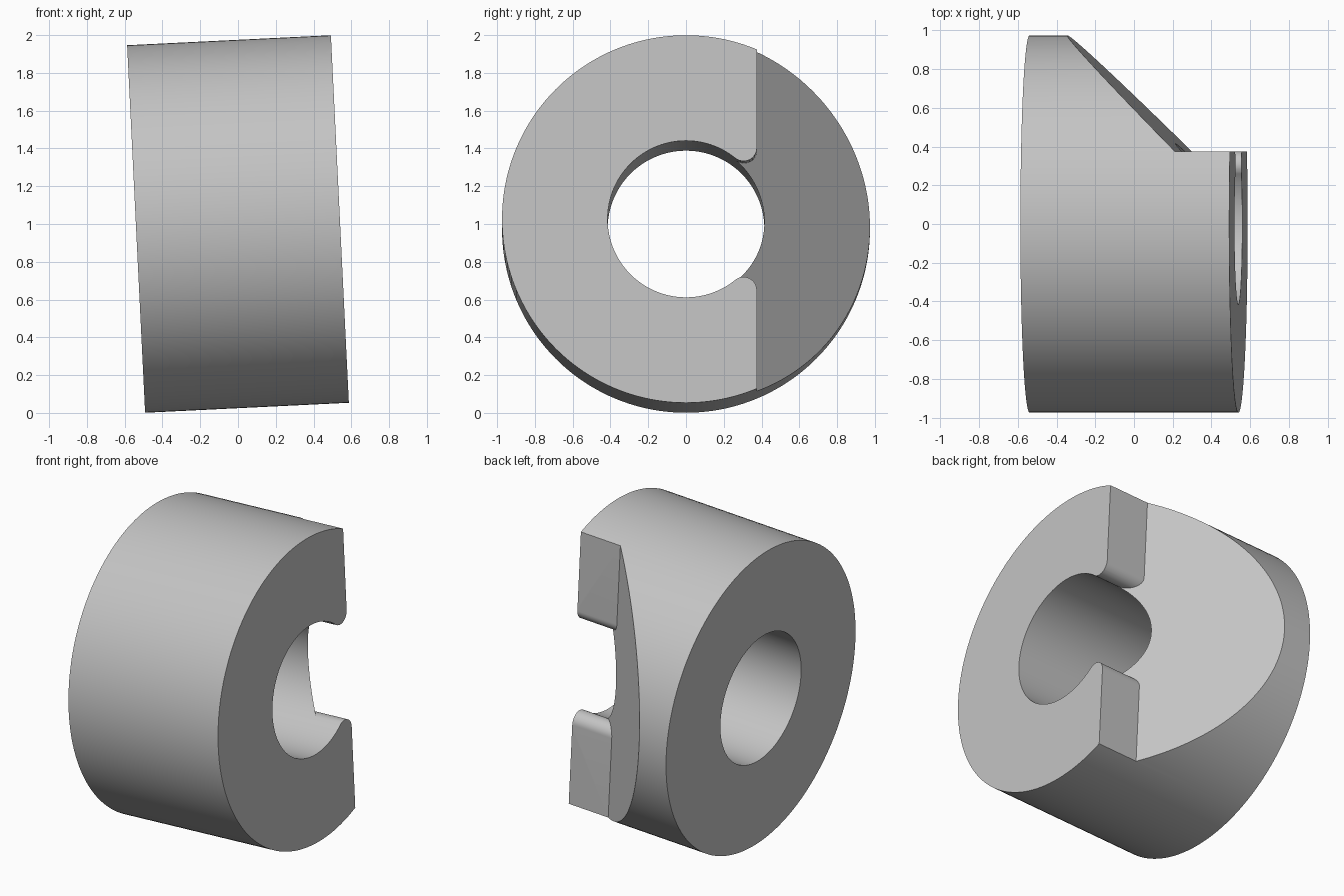
import bpy
import bmesh
from math import sin, cos, pi, radians, sqrt, atan2

default = bpy.data.objects.get("Cube")
if default:
    bpy.data.objects.remove(default, do_unlink=True)

OUTER, BORE, LENGTH = 0.974, 0.415, 1.08
WALL = 0.375        # y of the notch wall
FILLET = 0.07       # rounding where the wall meets the bore
SLANT = 0.63        # notch floor lies on x + y = SLANT
SEGMENTS = 160


def new_object(name, bm):
    bmesh.ops.recalc_face_normals(bm, faces=bm.faces)
    mesh = bpy.data.meshes.new(name)
    bm.to_mesh(mesh)
    bm.free()
    obj = bpy.data.objects.new(name, mesh)
    bpy.context.collection.objects.link(obj)
    return obj


def make_collar():
    """Thick tube along x."""
    bm = bmesh.new()
    section = [(-LENGTH / 2, BORE), (LENGTH / 2, BORE),
               (LENGTH / 2, OUTER), (-LENGTH / 2, OUTER)]
    rings = []
    for i in range(SEGMENTS):
        a = 2 * pi * i / SEGMENTS
        rings.append([bm.verts.new((x, r * cos(a), r * sin(a))) for x, r in section])
    for i, ring in enumerate(rings):
        following = rings[(i + 1) % SEGMENTS]
        for j in range(4):
            k = (j + 1) % 4
            bm.faces.new((ring[j], ring[k], following[k], following[j]))
    return new_object("notched_collar", bm)


def make_cutter():
    """Prism with rounded inner corners and a slanted floor."""
    cy = WALL - FILLET
    cz = sqrt((BORE + FILLET) ** 2 - cy ** 2)
    end = -pi + atan2(cz, cy)     # where the fillet touches the bore
    steps = 16
    half = [(1.2, 1.2), (WALL, 1.2)]
    for i in range(steps + 1):
        a = end * i / steps
        half.append((cy + FILLET * cos(a), cz + FILLET * sin(a)))
    half.append((0.2, 0.25))
    profile = half + [(y, -z) for y, z in reversed(half)]

    bm = bmesh.new()
    floor = [bm.verts.new((SLANT - y, y, z)) for y, z in profile]
    front = [bm.verts.new((1, y, z)) for y, z in profile]
    bm.faces.new(floor)
    bm.faces.new(front)
    for i in range(len(profile)):
        k = (i + 1) % len(profile)
        bm.faces.new((floor[i], floor[k], front[k], front[i]))
    return new_object("notch_cutter", bm)


# Cut the notch out of the collar
collar = make_collar()
cutter = make_cutter()
cutter.hide_render = True
cut = collar.modifiers.new("notch", "BOOLEAN")
cut.operation = "DIFFERENCE"
cut.solver = "EXACT"
cut.object = cutter

bpy.ops.object.select_all(action="DESELECT")
collar.select_set(True)
bpy.context.view_layer.objects.active = collar
bpy.ops.object.modifier_apply(modifier=cut.name)
bpy.data.objects.remove(cutter, do_unlink=True)

# Plain grey finish
grey = bpy.data.materials.new("plain_grey")
grey.use_nodes = True
colour = (0.55, 0.55, 0.55, 1)
grey.diffuse_color = colour
grey.node_tree.nodes["Principled BSDF"].inputs["Base Color"].default_value = colour
collar.data.materials.clear()
collar.data.materials.append(grey)

# Slight tilt of the axis
collar.rotation_euler = (0, radians(-2.8), 0)
collar.location = (0, 0, 1)
bpy.ops.object.shade_smooth_by_angle(angle=radians(30))
